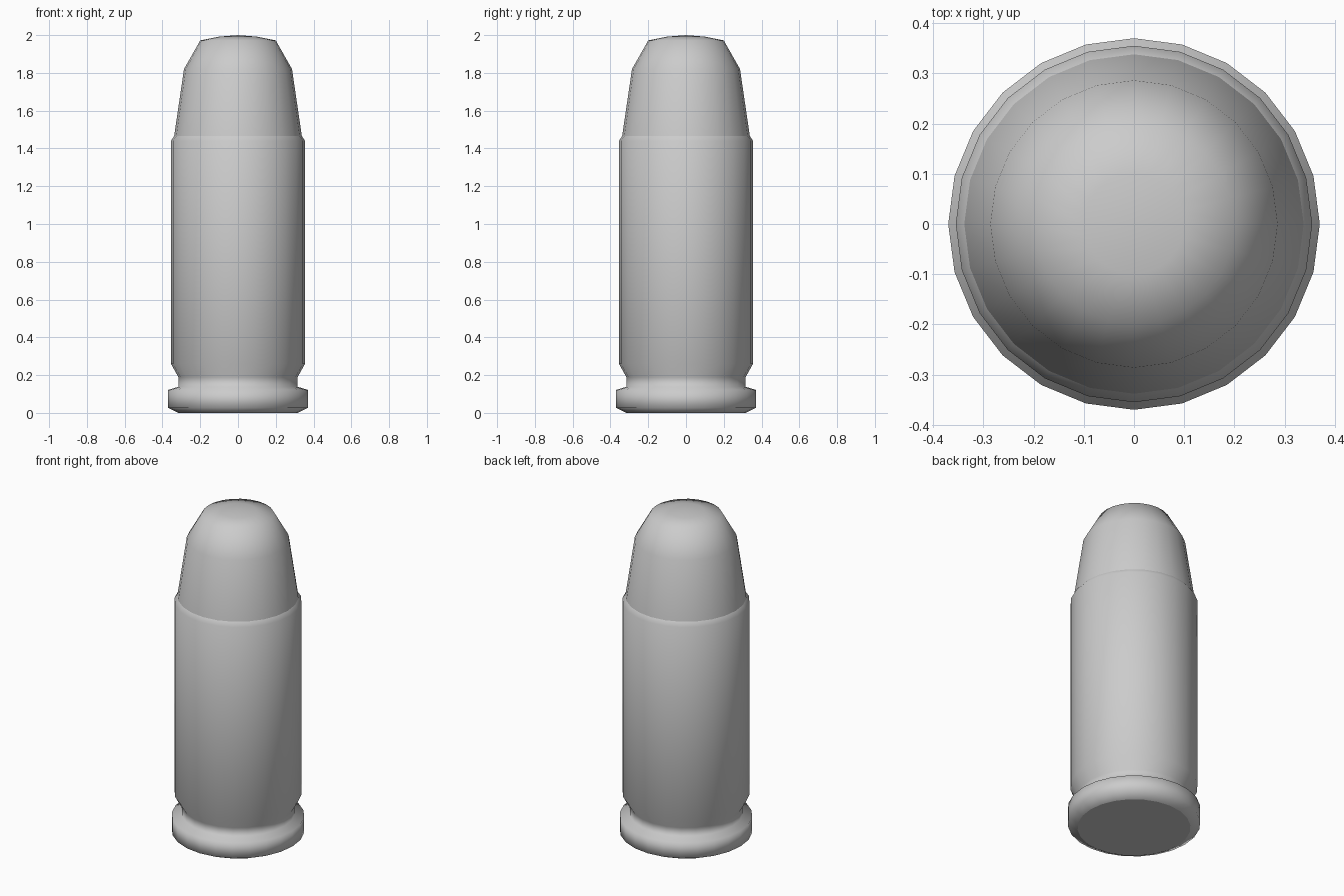
import bpy, bmesh
from math import cos, sin, tau

if "Cube" in bpy.data.objects:
    bpy.data.objects.remove(bpy.data.objects["Cube"])

SIDES = 24


def lathe(name, profile):
    """Revolve (radius, height) points around z; radius 0 makes a pole."""
    bm = bmesh.new()
    rings = []
    for r, z in profile:
        if r == 0:
            rings.append([bm.verts.new((0, 0, z))] * SIDES)
        else:
            rings.append([bm.verts.new((r * cos(tau * i / SIDES), r * sin(tau * i / SIDES), z))
                          for i in range(SIDES)])
    for low, high in zip(rings, rings[1:]):
        for i in range(SIDES):
            j = (i + 1) % SIDES
            corners = list(dict.fromkeys((low[i], low[j], high[j], high[i])))
            bm.faces.new(corners).smooth = True
    # Flat base when the profile starts with an open ring at the ground
    if profile[0][1] == 0:
        bm.faces.new(rings[0][::-1]).smooth = False
    mesh = bpy.data.meshes.new(name)
    bm.to_mesh(mesh)
    bm.free()
    obj = bpy.data.objects.new(name, mesh)
    bpy.context.collection.objects.link(obj)
    return obj


# Casing: rim, extractor groove, straight wall, chamfered mouth
lathe("casing", [(0.315, 0), (0.37, 0.027), (0.37, 0.122), (0.316, 0.138), (0.316, 0.19),
                 (0.355, 0.26), (0.355, 1.44), (0.338, 1.466)])

# Bullet: tapered nose with a shallow domed tip
lathe("bullet", [(0.338, 1.466), (0.286, 1.82), (0.2, 1.972), (0.1, 1.992), (0, 2.0)])
